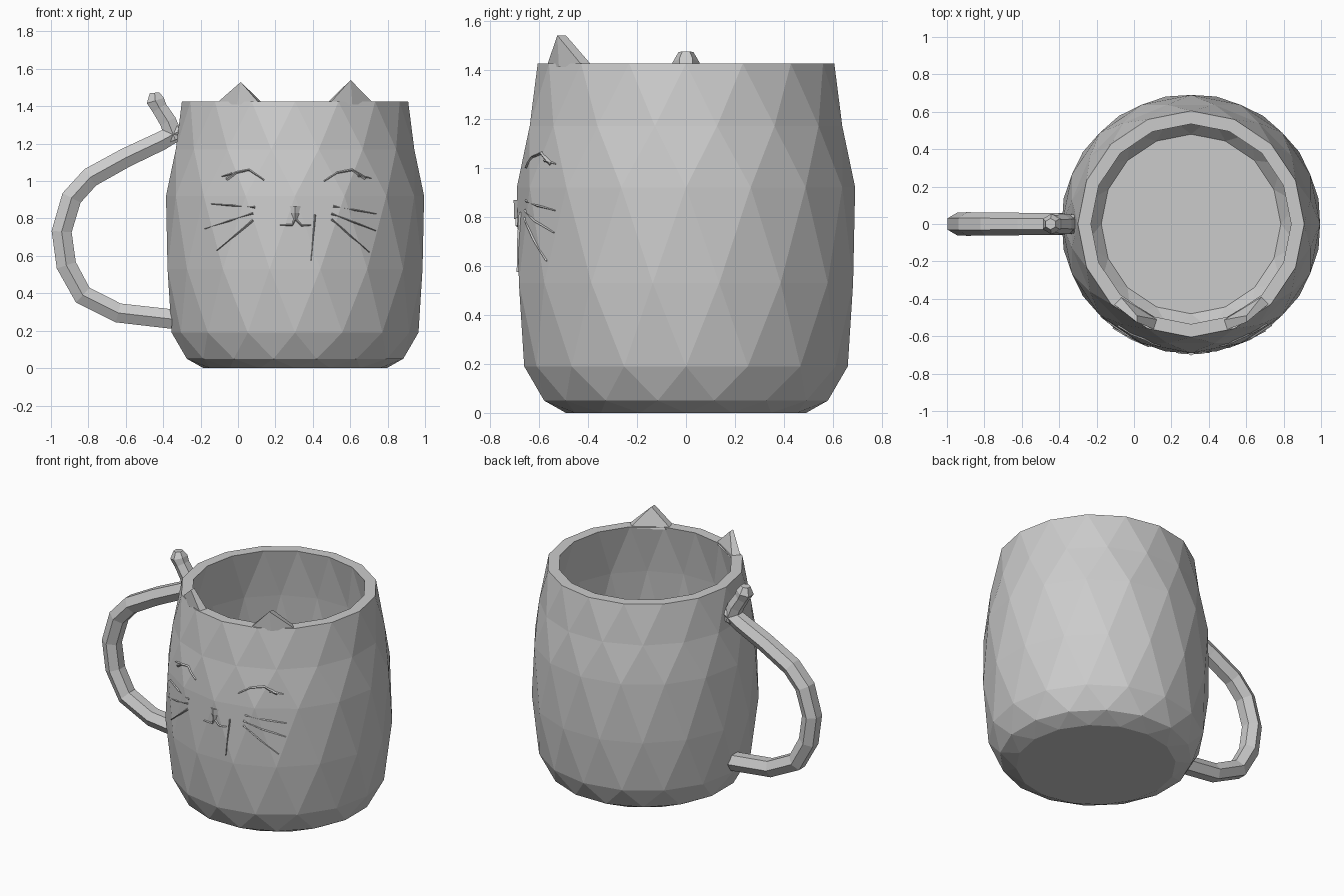
import bpy, bmesh, math
from mathutils import Vector
from mathutils.bvhtree import BVHTree

if "Cube" in bpy.data.objects:
    bpy.data.objects.remove(bpy.data.objects["Cube"])

CX, SIDES = 0.305, 16


def finish(name, bm):
    bmesh.ops.recalc_face_normals(bm, faces=bm.faces)
    mesh = bpy.data.meshes.new(name)
    bm.to_mesh(mesh)
    obj = bpy.data.objects.new(name, mesh)
    bpy.context.collection.objects.link(obj)
    return obj


# Mug body: outer wall, rim, inner wall and floor in staggered low-poly rings
# (radius, height, half-step stagger)
profile = [(0.49, 0, 0), (0.59, 0.05, 1), (0.66, 0.19, 0), (0.695, 0.53, 1),
           (0.69, 0.92, 0), (0.65, 1.17, 1), (0.605, 1.425, 0),
           (0.535, 1.425, 0), (0.585, 1.1, 1), (0.615, 0.6, 0),
           (0.58, 0.22, 1), (0.48, 0.09, 0)]
bm = bmesh.new()
rings = []
for r, z, s in profile:
    ring = []
    for i in range(SIDES):
        a = 2 * math.pi * (i + s / 2) / SIDES
        ring.append(bm.verts.new((CX + r * math.cos(a), r * math.sin(a), z)))
    rings.append(ring)
for k in range(len(rings) - 1):
    a, b, sa, sb = rings[k], rings[k + 1], profile[k][2], profile[k + 1][2]
    for i in range(SIDES):
        j = (i + 1) % SIDES
        if sa == sb:
            bm.faces.new((a[i], a[j], b[j], b[i]))
        elif sb:
            bm.faces.new((a[i], a[j], b[i]))
            bm.faces.new((a[j], b[j], b[i]))
        else:
            bm.faces.new((a[i], b[j], b[i]))
            bm.faces.new((a[i], a[j], b[j]))
bm.faces.new(rings[0])
bm.faces.new(rings[-1])
finish("mug_body", bm)
surface = BVHTree.FromBMesh(bm)


# Handle and tail: hexagonal tubes along paths in the xz plane
def tube(name, path, radii, sides=6):
    bm = bmesh.new()
    pts = [Vector((x, 0, z)) for x, z in path]
    side = Vector((0, 1, 0))
    loops = []
    for k, p in enumerate(pts):
        d = (pts[min(k + 1, len(pts) - 1)] - pts[max(k - 1, 0)]).normalized()
        n = d.cross(side)
        loops.append([bm.verts.new(p + radii[k] * (math.cos(t) * side + math.sin(t) * n))
                      for t in (2 * math.pi * i / sides for i in range(sides))])
    for a, b in zip(loops, loops[1:]):
        for i in range(sides):
            j = (i + 1) % sides
            bm.faces.new((a[i], a[j], b[j], b[i]))
    bm.faces.new(loops[0])
    bm.faces.new(loops[-1])
    return finish(name, bm)


tube("handle", [(-0.31, 1.27), (-0.41, 1.215), (-0.6, 1.125), (-0.79, 1.02), (-0.89, 0.91),
                (-0.943, 0.73), (-0.918, 0.55), (-0.83, 0.39), (-0.64, 0.295), (-0.35, 0.262)],
     [0.05, 0.058, 0.06, 0.062, 0.063, 0.062, 0.062, 0.062, 0.06, 0.06])
tube("tail_tip", [(-0.335, 1.22), (-0.375, 1.32), (-0.42, 1.39), (-0.442, 1.43), (-0.446, 1.472)],
     [0.055, 0.052, 0.048, 0.055, 0.03])


# Ears: wedges standing on the front of the rim
def ear(name, x0, x1, peak):
    bm = bmesh.new()

    def rim(x, r):
        a = Vector((x - CX, -math.sqrt(0.595 ** 2 - (x - CX) ** 2)))
        a = a.normalized() * r
        return (CX + a.x, a.y, 1.41)
    xm = (x0 + x1) / 2
    base = [bm.verts.new(rim(x, r)) for x, r in
            ((x0, 0.597), (xm, 0.602), (x1, 0.597), (x1, 0.54), (xm, 0.525), (x0, 0.54))]
    tops = [bm.verts.new((peak[0], y, peak[1])) for y in (-0.525, -0.49)]
    b = base
    for f in ((b[0], b[1], tops[0]), (b[1], b[2], tops[0]), (b[3], b[4], tops[1]),
              (b[4], b[5], tops[1]), (b[2], b[3], tops[1], tops[0]),
              (b[5], b[0], tops[0], tops[1]), tuple(b)):
        bm.faces.new(f)
    finish(name, bm)


ear("left_ear", -0.12, 0.12, (0.015, 1.53))
ear("right_ear", 0.485, 0.73, (0.602, 1.54))


# Face lines: thin tapered ridges projected onto the front of the mug
def ridge(name, path, widths, height=0.008):
    bm = bmesh.new()

    def place(x, z, out):
        hit = surface.ray_cast(Vector((x, -2, z)), Vector((0, 1, 0)))[0]
        away = Vector((hit.x - CX, hit.y, 0)).normalized()
        return bm.verts.new(hit + away * out)
    pts = []
    for (ax, az), (bx, bz) in zip(path, path[1:]):
        pts += [Vector((ax, az)).lerp(Vector((bx, bz)), t) for t in (0, 0.5)]
    pts.append(Vector(path[-1]))
    rows = []
    for k, p in enumerate(pts):
        d = (pts[min(k + 1, len(pts) - 1)] - pts[max(k - 1, 0)]).normalized()
        t = k / (len(pts) - 1)
        w = (widths[0] * (1 - t) + widths[1] * t) / 2
        n = Vector((-d.y, d.x)) * w
        rows.append([place(p.x + n.x, p.y + n.y, -0.004), place(p.x, p.y, height),
                     place(p.x - n.x, p.y - n.y, -0.004)])
    for a, b in zip(rows, rows[1:]):
        for i in range(3):
            j = (i + 1) % 3
            bm.faces.new((a[i], a[j], b[j], b[i]))
    bm.faces.new(rows[0])
    bm.faces.new(rows[-1])
    finish(name, bm)


whiskers = {"left": [((0.09, 0.86), (-0.14, 0.878)), ((0.08, 0.828), (-0.175, 0.745)),
                     ((0.08, 0.79), (-0.11, 0.63))],
            "right": [((0.51, 0.865), (0.735, 0.825)), ((0.5, 0.825), (0.735, 0.735)),
                      ((0.5, 0.795), (0.7, 0.62))]}
for side, lines in whiskers.items():
    for i, line in enumerate(lines):
        ridge(f"{side}_whisker_{i + 1}", line, (0.02, 0.006))

ridge("left_eye", [(0.14, 1.005), (0.06, 1.06), (-0.01, 1.045), (-0.06, 1.01)], (0.01, 0.025))
ridge("left_lash", [(-0.03, 1.04), (-0.085, 1.025)], (0.02, 0.006))
ridge("right_eye", [(0.46, 1.0), (0.53, 1.045), (0.61, 1.06), (0.68, 1.015)], (0.01, 0.025))
ridge("right_lash", [(0.64, 1.03), (0.71, 1.015)], (0.02, 0.006))
ridge("nose", [(0.305, 0.868), (0.305, 0.79)], (0.085, 0.02), 0.014)
ridge("mouth_left", [(0.305, 0.8), (0.29, 0.765), (0.225, 0.765)], (0.02, 0.01))
ridge("mouth_right", [(0.305, 0.8), (0.34, 0.762), (0.39, 0.765)], (0.02, 0.01))
ridge("mouth_line", [(0.412, 0.82), (0.39, 0.575)], (0.014, 0.005))
